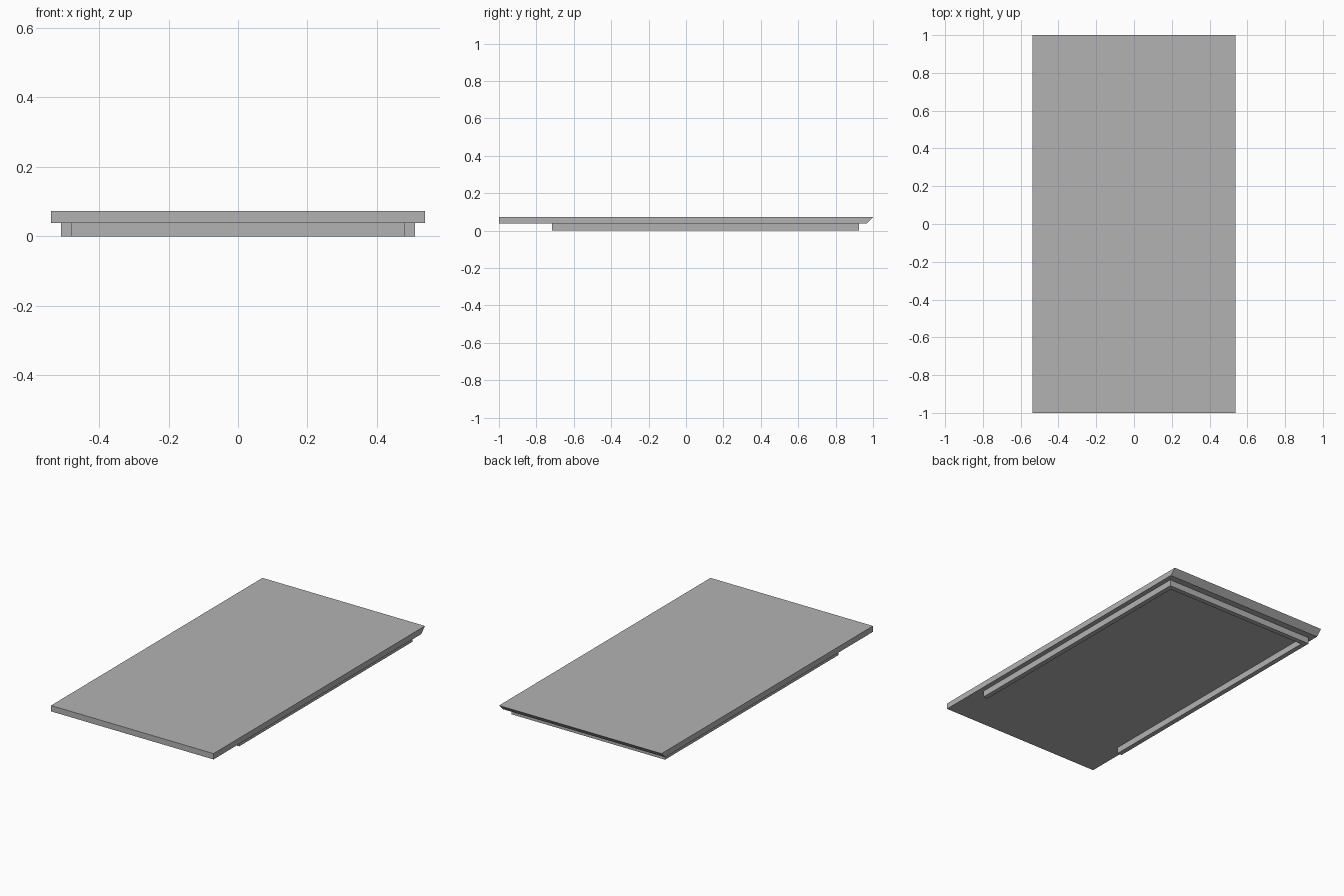
import bpy
import bmesh

cube = bpy.data.objects.get("Cube")
if cube:
    bpy.data.objects.remove(cube, do_unlink=True)

grey = bpy.data.materials.new("plain grey")
grey.use_nodes = True
colour = (0.45, 0.45, 0.45, 1)
grey.diffuse_color = colour
grey.node_tree.nodes["Principled BSDF"].inputs["Base Color"].default_value = colour


def extrude_profile(name, profile, x0, x1):
    """Extrude a closed (y, z) profile along x."""
    bm = bmesh.new()
    face = bm.faces.new([bm.verts.new((x0, y, z)) for y, z in profile])
    result = bmesh.ops.extrude_face_region(bm, geom=[face])
    verts = [v for v in result["geom"] if isinstance(v, bmesh.types.BMVert)]
    bmesh.ops.translate(bm, verts=verts, vec=(x1 - x0, 0, 0))
    bmesh.ops.recalc_face_normals(bm, faces=bm.faces)
    mesh = bpy.data.meshes.new(name)
    bm.to_mesh(mesh)
    bm.free()
    mesh.materials.append(grey)
    obj = bpy.data.objects.new(name, mesh)
    bpy.context.collection.objects.link(obj)
    return obj


def box_profile(y0, y1, z0, z1):
    return [(y0, z0), (y1, z0), (y1, z1), (y0, z1)]


half_width, rail_outer, rail_inner = 0.538, 0.509, 0.48
underside, top = 0.038, 0.073
rail_front, rail_back = -0.716, 0.925

# Flat panel with an undercut back edge
extrude_profile("panel", [(-1, underside), (0.965, underside), (1, top), (-1, top)],
                -half_width, half_width)

# Side rails beneath the panel
for side, sign in (("left", 1), ("right", -1)):
    extrude_profile(side + "_rail", box_profile(rail_front, rail_back, 0, underside),
                    sign * rail_inner, sign * rail_outer)

# Cross rail joining the side rails at the back
extrude_profile("back_rail", box_profile(rail_back - 0.03, rail_back, 0, underside),
                -rail_inner, rail_inner)
